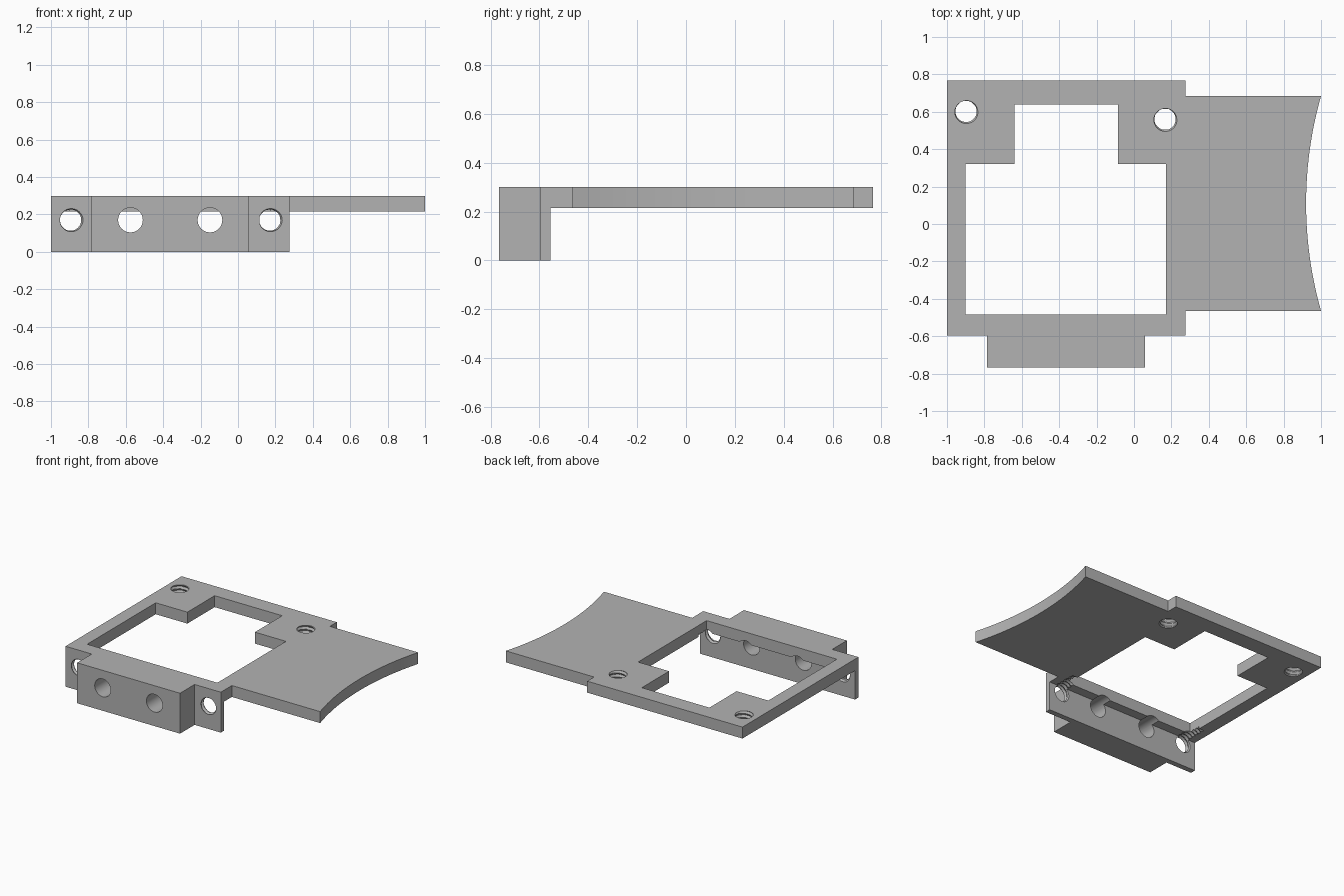
import bpy, bmesh, math
from mathutils import Matrix, Vector

cube = bpy.data.objects.get("Cube")
if cube:
    bpy.data.objects.remove(cube, do_unlink=True)

grey = bpy.data.materials.new("mid_grey")
grey.use_nodes = True
grey.diffuse_color = (0.45, 0.45, 0.45, 1)
grey.node_tree.nodes["Principled BSDF"].inputs["Base Color"].default_value = grey.diffuse_color

TOP, UNDER = 0.30, 0.215      # plate faces
FLANGE, LIP = -0.595, -0.555  # flange front and rear
TO_FRONT = Matrix.Rotation(math.radians(-90), 4, "X")  # local z becomes +y


def make(name, bm):
    bmesh.ops.recalc_face_normals(bm, faces=bm.faces)
    mesh = bpy.data.meshes.new(name)
    bm.to_mesh(mesh)
    bm.free()
    mesh.materials.append(grey)
    obj = bpy.data.objects.new(name, mesh)
    bpy.context.collection.objects.link(obj)
    return obj


def prism(name, outline, z0, z1):
    bm = bmesh.new()
    face = bm.faces.new([bm.verts.new((x, y, z0)) for x, y in outline])
    new = bmesh.ops.extrude_face_region(bm, geom=[face])["geom"]
    bmesh.ops.translate(bm, vec=(0, 0, z1 - z0),
                        verts=[v for v in new if isinstance(v, bmesh.types.BMVert)])
    return make(name, bm)


def bore(name, start, length, radius, depth=0, pitch=0.03, matrix=Matrix()):
    """Cylinder along local z; depth > 0 adds a helical thread."""
    n = 32
    rows = round(length / pitch * 8) if depth else 1
    bm = bmesh.new()
    rings = []
    for i in range(rows + 1):
        z = length * i / rows
        ring = []
        for j in range(n):
            phase = (z / pitch - j / n) % 1
            r = radius + depth * (1 - abs(2 * phase - 1))
            a = math.tau * j / n
            ring.append(bm.verts.new((r * math.cos(a), r * math.sin(a), z)))
        rings.append(ring)
    for low, high in zip(rings, rings[1:]):
        for j in range(n):
            k = (j + 1) % n
            quad = [low[j], low[k], high[k], high[j]]
            if depth:
                bm.faces.new(quad[:3])
                bm.faces.new([quad[0], quad[2], quad[3]])
            else:
                bm.faces.new(quad)
    bm.faces.new(rings[0][::-1])
    bm.faces.new(rings[-1])
    bm.transform(Matrix.Translation(Vector(start)) @ matrix)
    return make(name, bm)


def cut(body, cutter):
    cutter.hide_render = True
    mod = body.modifiers.new("cut", "BOOLEAN")
    mod.operation = "DIFFERENCE"
    mod.solver = "EXACT"
    mod.object = cutter
    bpy.ops.object.modifier_apply(modifier=mod.name)
    bpy.data.objects.remove(cutter, do_unlink=True)


# Concave end of the side wing
half, sag, mid = 0.575, 0.08, 0.11
R = (half ** 2 + sag ** 2) / (2 * sag)
sweep = math.asin(half / R)
steps = 24
arc = []
for i in range(steps + 1):
    a = sweep * (2 * i / steps - 1)
    arc.append((1 - sag + R * (1 - math.cos(a)), mid + R * math.sin(a)))

# Full outline: frame, front block and wing
outline = [(-1, 0.766), (-1, FLANGE), (-0.785, FLANGE), (-0.785, -0.766),
           (0.06, -0.766), (0.06, FLANGE), (0.275, FLANGE), (0.275, mid - half),
           *arc, (0.275, mid + half), (0.275, 0.766)]
bracket = prism("mounting_bracket", outline, 0, TOP)
bpy.context.view_layer.objects.active = bracket
bracket.select_set(True)

# Clear everything below the plate behind the flange
cut(bracket, prism("underside_cutter", [(-2, LIP), (2, LIP), (2, 2), (-2, 2)], -1, UNDER))

# Stepped window
window = [(-0.9, -0.485), (0.17, -0.485), (0.17, 0.32), (-0.085, 0.32),
          (-0.085, 0.64), (-0.64, 0.64), (-0.64, 0.32), (-0.9, 0.32)]
cut(bracket, prism("window_cutter", window, 0.1, 0.5))

# Plain bores through the front block
for x in (-0.575, -0.15):
    cut(bracket, bore("block_bore", (x, -0.9, 0.17), 0.5, 0.066, matrix=TO_FRONT))

# Threaded holes in the flange and the plate
for x in (-0.895, 0.17):
    cut(bracket, bore("flange_thread", (x, -0.64, 0.17), 0.25, 0.056, 0.011, matrix=TO_FRONT))
for x, y in ((-0.898, 0.602), (0.166, 0.56)):
    cut(bracket, bore("plate_thread", (x, y, 0.17), 0.18, 0.056, 0.011))

bpy.ops.object.shade_smooth_by_angle(angle=math.radians(25))
